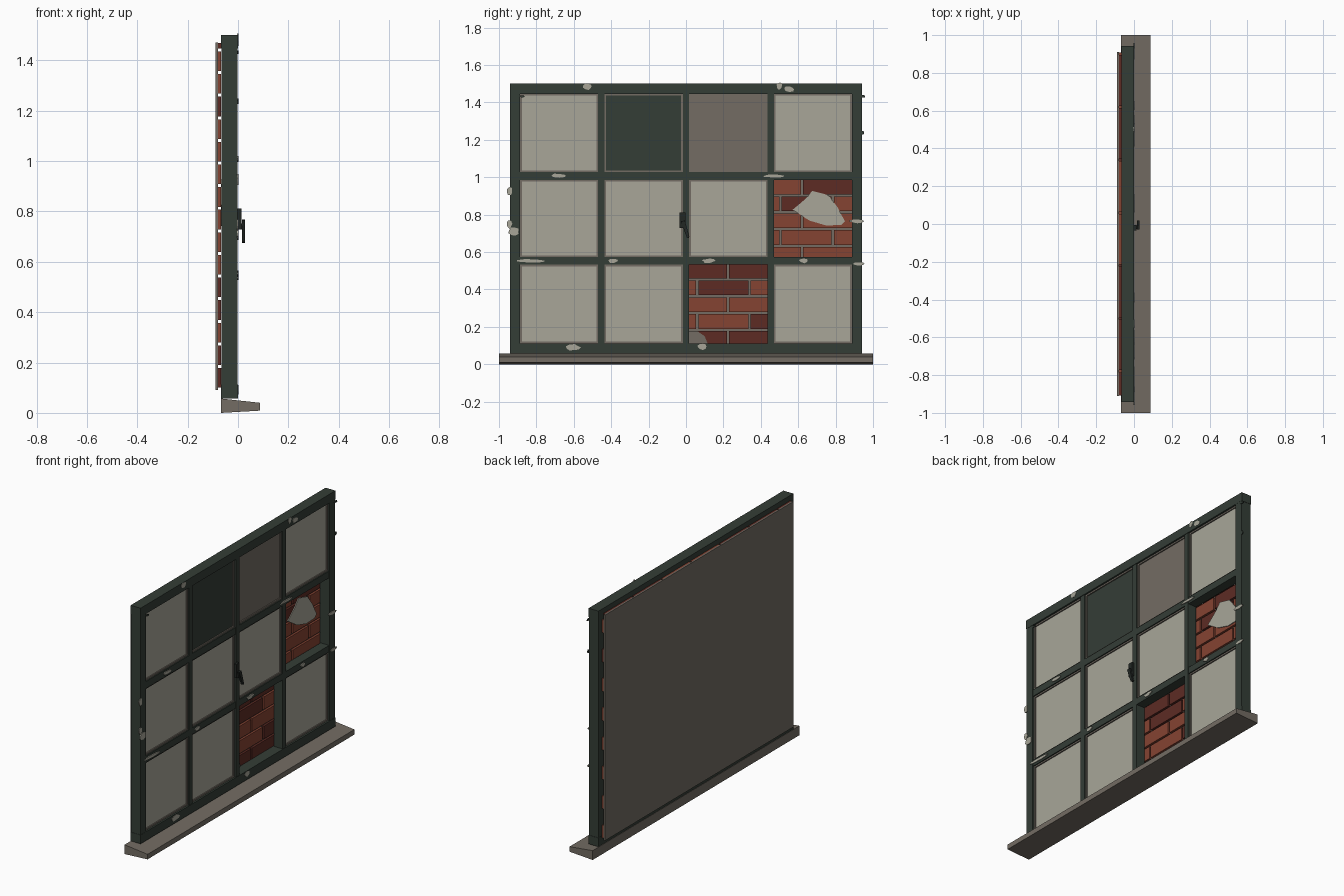
import bpy, bmesh, math, random
from mathutils import Matrix

if "Cube" in bpy.data.objects:
    bpy.data.objects.remove(bpy.data.objects["Cube"])

random.seed(4)

def srgb(r, g, b):
    f = lambda c: c / 12.92 if c <= 0.04045 else ((c + 0.055) / 1.055) ** 2.4
    return (f(r / 255), f(g / 255), f(b / 255), 1)

def material(name, *rgb):
    m = bpy.data.materials.new(name)
    m.diffuse_color = srgb(*rgb)
    m.use_nodes = True
    m.node_tree.nodes["Principled BSDF"].inputs["Base Color"].default_value = m.diffuse_color
    return m

GREEN = material("dark green paint", 52, 61, 54)
STONE = material("grey stone", 115, 108, 99)
PALE = material("pale glass", 168, 166, 153)
BRICK = material("red brick", 133, 67, 50)
BRICK_DARK = material("dark brick", 93, 43, 36)
IRON = material("black iron", 34, 39, 36)

def add_box(bm, x, y, z, mat=0):
    """Box from three (min, max) ranges."""
    mtx = Matrix.Translation([(a + b) / 2 for a, b in (x, y, z)])
    mtx = mtx @ Matrix.Diagonal([b - a for a, b in (x, y, z)] + [1])
    res = bmesh.ops.create_cube(bm, size=1, matrix=mtx)
    for f in {f for v in res["verts"] for f in v.link_faces}:
        f.material_index = mat

def add_prism(bm, pts, lo, hi, axis):
    """Extrude a 2D outline: axis 'x' takes (y, z), axis 'y' takes (x, z)."""
    put = (lambda p, d: (d, p[0], p[1])) if axis == "x" else (lambda p, d: (p[0], d, p[1]))
    a = [bm.verts.new(put(p, lo)) for p in pts]
    b = [bm.verts.new(put(p, hi)) for p in pts]
    bm.faces.new(a)
    bm.faces.new(b[::-1])
    for i in range(len(pts)):
        j = (i + 1) % len(pts)
        bm.faces.new((a[j], a[i], b[i], b[j]))

def finish(bm, name, *mats):
    bmesh.ops.recalc_face_normals(bm, faces=bm.faces[:])
    me = bpy.data.meshes.new(name)
    bm.to_mesh(me)
    bm.free()
    for m in mats:
        me.materials.append(m)
    ob = bpy.data.objects.new(name, me)
    bpy.context.collection.objects.link(ob)
    return ob

# Sloping sill
bm = bmesh.new()
add_prism(bm, [(-.068, 0), (.088, .009), (.088, .04), (-.068, .057)], -1, 1, "y")
finish(bm, "sill", STONE)

# Outer frame: full width rails with stiles between
bm = bmesh.new()
for z in ((.058, .112), (1.446, 1.5)):
    add_box(bm, (-.067, 0), (-.942, .942), z)
for s in (-1, 1):
    add_box(bm, (-.065, -.001), tuple(sorted((s * .94, s * .887))), (.112, 1.446))
finish(bm, "outer_frame", GREEN)

# Glazing bars
COLS = [(-.887, -.47), (-.436, -.017), (.017, .436), (.47, .887)]
ROWS = [(.112, .533), (.573, .986), (1.028, 1.446)]
bm = bmesh.new()
for a, b in zip(COLS, COLS[1:]):
    add_box(bm, (-.062, -.003), (a[1], b[0]), (.112, 1.446))
for a, b in zip(ROWS, ROWS[1:]):
    for c in COLS:
        add_box(bm, (-.062, -.004), c, (a[1], b[0]))
finish(bm, "glazing_bars", GREEN)

# Panes with putty beads; two openings are missing their pane
panes, beads = bmesh.new(), bmesh.new()
SPECIAL = {(1, 2): 1, (2, 2): 2}
for i, y in enumerate(COLS):
    for j, z in enumerate(ROWS):
        if (i, j) in ((2, 0), (3, 1)):
            continue
        add_box(panes, (-.026, -.018), y, z, SPECIAL.get((i, j), 0))
        w = .009
        for zz in ((z[0], z[0] + w), (z[1] - w, z[1])):
            add_box(beads, (-.018, -.011), y, zz)
        for yy in ((y[0], y[0] + w), (y[1] - w, y[1])):
            add_box(beads, (-.018, -.011), yy, (z[0] + w, z[1] - w))
finish(panes, "panes", PALE, GREEN, STONE)
finish(beads, "putty_beads", STONE)

# Mortar backing and running-bond bricks
bm = bmesh.new()
add_box(bm, (-.09, -.08), (-.91, .91), (.09, 1.47))
finish(bm, "mortar_wall", STONE)

DARK = {(0, -1), (0, 0), (1, 1), (3, 0), (4, -1), (4, 0), (8, 1), (9, 2)}
bm = bmesh.new()
for r in range(16):
    z0 = .1 + r * .0898
    z1 = min(z0 + .078, 1.468)
    start = .06 if r % 2 else .225
    for k in range(-5, 4):
        a = max(start + k * .28 + .006, -.908)
        b = min(start + (k + 1) * .28 - .006, .908)
        if b - a < .01:
            continue
        in_view = r < 10 and -1 <= k <= 2
        dark = (r, k) in DARK if in_view else random.random() < .4
        add_box(bm, (-.0805, -.067), (a, b), (z0, z1), int(dark))
finish(bm, "bricks", BRICK, BRICK_DARK)

# Patches of plaster left on the brickwork
bm = bmesh.new()
add_prism(bm, [(.57, .826), (.64, .885), (.675, .927), (.76, .905), (.81, .84),
               (.825, .81), (.85, .765), (.83, .745), (.75, .742), (.66, .768)],
          -.068, -.062, "x")
finish(bm, "plaster_patch", PALE)
bm = bmesh.new()
add_prism(bm, [(.017, .112), (.115, .112), (.1, .15), (.06, .178), (.017, .178)],
          -.068, -.062, "x")
finish(bm, "mortar_patch", STONE)

def add_chip(bm, y, z, w, h):
    """Thin irregular flake lying on the front of the frame."""
    pts = []
    for i in range(9):
        t = i * math.tau / 9
        k = random.uniform(.75, 1.1)
        pts.append((y + w / 2 * k * math.cos(t), z + h / 2 * k * math.sin(t)))
    add_prism(bm, pts, -.003, .002, "x")

# Flaked paint on rails, bars and stiles
CHIPS = [(-.525, 1.485, .05, .035), (.5, 1.487, .03, .04), (.55, 1.47, .06, .035),
         (-.68, 1.007, .09, .026), (.47, 1.007, .115, .02), (-.945, .925, .032, .05),
         (-.945, .75, .032, .05), (-.92, .71, .06, .045), (-.825, .553, .155, .02),
         (-.39, .553, .055, .023), (.12, .553, .07, .026), (.63, .553, .052, .025),
         (-.603, .09, .08, .035), (.085, .093, .055, .035), (.91, .765, .08, .022),
         (.925, .537, .075, .018)]
bm = bmesh.new()
for c in CHIPS:
    add_chip(bm, *c)
finish(bm, "paint_flakes", PALE)
bm = bmesh.new()
for c in ((.945, 1.432, .03, .014), (.945, 1.237, .02, .022), (-.875, 1.432, .03, .012)):
    add_chip(bm, *c)
finish(bm, "dark_flakes", GREEN)

# Handle: plate, spindle and slanted lever
bm = bmesh.new()
add_box(bm, (-.004, .013), (-.034, -.004), (.728, .812))
add_box(bm, (.012, .02), (-.026, -.008), (.728, .752))
add_prism(bm, [(-.028, .766), (-.006, .768), (.018, .682), (.014, .674), (.004, .678)],
          .016, .028, "x")
finish(bm, "handle", IRON)
